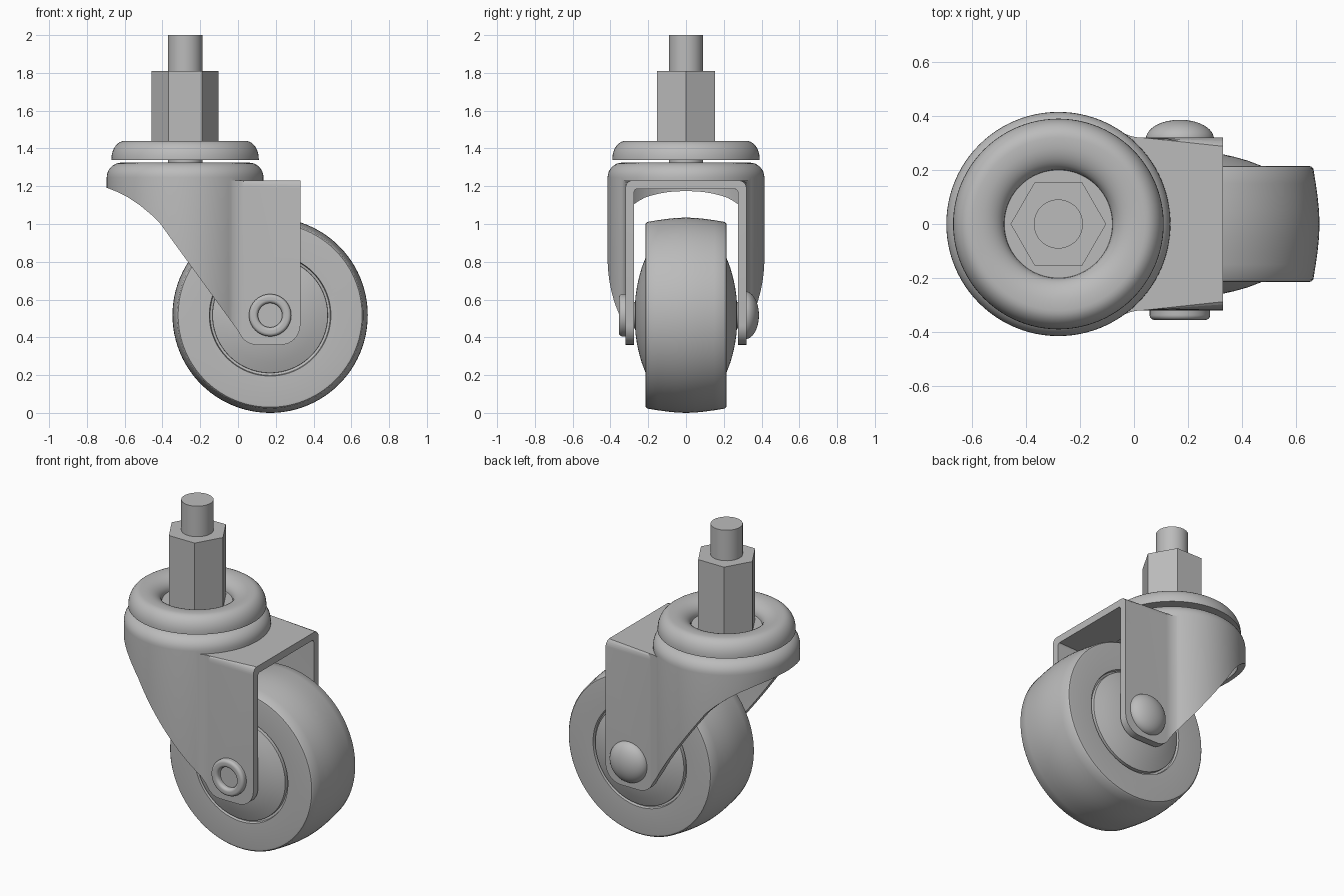
import bpy, bmesh, math
from mathutils import Matrix

cube = bpy.data.objects.get("Cube")
if cube:
    bpy.data.objects.remove(cube, do_unlink=True)

metal = bpy.data.materials.new("plain grey")
metal.use_nodes = True
grey = (0.5, 0.5, 0.5, 1)
metal.diffuse_color = grey
bsdf = next(n for n in metal.node_tree.nodes if n.type == 'BSDF_PRINCIPLED')
bsdf.inputs["Base Color"].default_value = grey

STEM = (-0.28, 0, 0)      # swivel axis
AXLE = (0.17, 0, 0.517)   # wheel axis


def finish(name, bm):
    bmesh.ops.recalc_face_normals(bm, faces=bm.faces)
    mesh = bpy.data.meshes.new(name)
    bm.to_mesh(mesh)
    bm.free()
    mesh.materials.append(metal)
    obj = bpy.data.objects.new(name, mesh)
    bpy.context.collection.objects.link(obj)
    return obj


def smooth(obj):
    bpy.ops.object.select_all(action='DESELECT')
    obj.select_set(True)
    bpy.context.view_layer.objects.active = obj
    bpy.ops.object.shade_smooth_by_angle(angle=math.radians(32))


def lathe(name, profile, loc, steps=72, along_y=False):
    """Revolve (radius, height) points about z, or about y."""
    bm = bmesh.new()
    verts = [bm.verts.new((r, 0, h)) for r, h in profile]
    edges = [bm.edges.new(pair) for pair in zip(verts, verts[1:])]
    bmesh.ops.spin(bm, geom=verts + edges, cent=(0, 0, 0), axis=(0, 0, 1),
                   angle=math.tau, steps=steps, use_merge=True)
    bmesh.ops.remove_doubles(bm, verts=bm.verts, dist=1e-5)
    if along_y:
        bm.transform(Matrix.Rotation(-math.pi / 2, 4, 'X'))
    bm.transform(Matrix.Translation(loc))
    return finish(name, bm)


def arc(cx, cy, rx, ry, start, end, n=8):
    angles = [math.radians(start + (end - start) * i / n) for i in range(n + 1)]
    return [(cx + rx * math.cos(a), cy + ry * math.sin(a)) for a in angles]


def prism(name, points, to_3d, low, high, bevel=0):
    """Extrude an outline, optionally rounding its outer top side edges."""
    bm = bmesh.new()
    rings = [[bm.verts.new(to_3d(a, b, d)) for a, b in points] for d in (low, high)]
    bm.faces.new(rings[0])
    bm.faces.new(rings[1])
    for i in range(len(points)):
        j = (i + 1) % len(points)
        bm.faces.new((rings[0][i], rings[0][j], rings[1][j], rings[1][i]))
    if bevel:
        top = set(rings[1])
        edges = [e for e in bm.edges if all(v in top and abs(v.co.y) > 0.26 for v in e.verts)
                 and e.verts[0].co.y * e.verts[1].co.y > 0]
        bmesh.ops.bevel(bm, geom=edges, offset=bevel, segments=5, profile=0.5,
                        affect='EDGES')
    return finish(name, bm)


def dome(name, wall, bottom):
    r, top, rnd = 0.415 - wall, 1.325 - wall, 0.078 - wall * 0.6
    pts = [(0, bottom), (r, bottom)] + arc(r - rnd, top - rnd, rnd, rnd, 0, 90) + [(0, top)]
    return lathe(name, pts, STEM, 96)


def leg_block(name, wall, bottom, front):
    """Plan outline that flows from the round housing into two flat cheeks."""
    r, half, fillet = 0.413 - wall, 0.32 - wall, 0.15 + wall
    cy = half + fillet
    dx = math.sqrt((r + fillet) ** 2 - cy ** 2)
    begin = math.degrees(math.atan2(-cy, -dx))
    side = [(STEM[0], 0.2)] + arc(STEM[0] + dx, cy, fillet, fillet, begin, -90) + [(front, half)]
    outline = side + [(x, -y) for x, y in reversed(side)]
    return prism(name, outline, lambda x, y, z: (x, y, z), bottom, 1.23 - wall,
                 0.04 if wall == 0 else 0.02)


def boolean(obj, other, operation):
    mod = obj.modifiers.new("cut", 'BOOLEAN')
    mod.object, mod.operation, mod.solver = other, operation, 'EXACT'
    bpy.ops.object.select_all(action='DESELECT')
    obj.select_set(True)
    bpy.context.view_layer.objects.active = obj
    bpy.ops.object.modifier_apply(modifier=mod.name)
    bpy.data.objects.remove(other, do_unlink=True)


# Fork: hollow sheet-metal housing trimmed to its side silhouette
fork = dome("fork", 0, 0.2)
boolean(fork, leg_block("block_outer", 0, 0.21, 0.4), 'UNION')
boolean(fork, dome("dome_inner", 0.045, 0.1), 'DIFFERENCE')
boolean(fork, leg_block("block_inner", 0.045, 0.11, 0.5), 'DIFFERENCE')
silhouette = [(-0.8, 1.5), (-0.8, 1.22), (-0.69, 1.19), (-0.64, 1.17), (-0.58, 1.14),
              (-0.52, 1.1), (-0.46, 1.05), (-0.41, 1.0), (-0.36, 0.93), (0, 0.435)]
silhouette += arc(0.1, 0.46, 0.1, 0.1, 215, 270, 6)
silhouette += arc(0.225, 0.465, 0.105, 0.105, 270, 360) + [(0.33, 1.5)]
boolean(fork, prism("silhouette", silhouette, lambda x, z, y: (x, y, z), -0.6, 0.6),
        'INTERSECT')
smooth(fork)

# Swivel bearing ring, stem and hex nut
ring = [(0, 1.34), (0.39, 1.34)] + arc(0.32, 1.345, 0.07, 0.095, 0, 90)
ring += arc(0.3, 1.37, 0.1, 0.07, 90, 180) + [(0, 1.37)]
smooth(lathe("bearing_ring", ring, STEM, 96))
smooth(lathe("stem", [(0, 1.3), (0.091, 1.3), (0.091, 2), (0, 2)], STEM, 48))
lathe("hex_nut", [(0, 1.36), (0.177, 1.36), (0.177, 1.81), (0, 1.81)], STEM, 6)

# Tyre with crowned tread and a shallow groove around the hub
half = [(0.3, 0.19), (0.318, 0.195), (0.322, 0.212), (0.475, 0.215), (0.487, 0.213),
        (0.494, 0.205), (0.503, 0.15), (0.51, 0.1), (0.515, 0.05)]
tyre = half + [(0.517, 0)] + [(r, -h) for r, h in reversed(half)]
smooth(lathe("tyre", tyre, AXLE, 96, True))

# Bulging hub
half = [(0, 0.272), (0.05, 0.271), (0.1, 0.267), (0.15, 0.26), (0.2, 0.249),
        (0.25, 0.235), (0.305, 0.214), (0.306, 0.18)]
smooth(lathe("hub", half + [(r, -h) for r, h in reversed(half)], AXLE, 96, True))

# Axle with a domed head on one end and a rolled rivet rim on the other
smooth(lathe("axle", [(0, -0.325), (0.07, -0.325), (0.07, 0.33), (0, 0.33)],
             AXLE, 48, True))
head = [(0, 0.3), (0.126, 0.3)] + arc(0, 0.315, 0.126, 0.071, 0, 90, 12)
smooth(lathe("axle_head", head, AXLE, 64, True))
rim = arc(0.094, -0.337, 0.018, 0.018, 0, -90) + arc(0.082, -0.337, 0.018, 0.018, -90, -180)
rim += [(0.064, -0.315), (0.112, -0.315), (0.112, -0.337)]
smooth(lathe("rivet_rim", rim, AXLE, 64, True))
